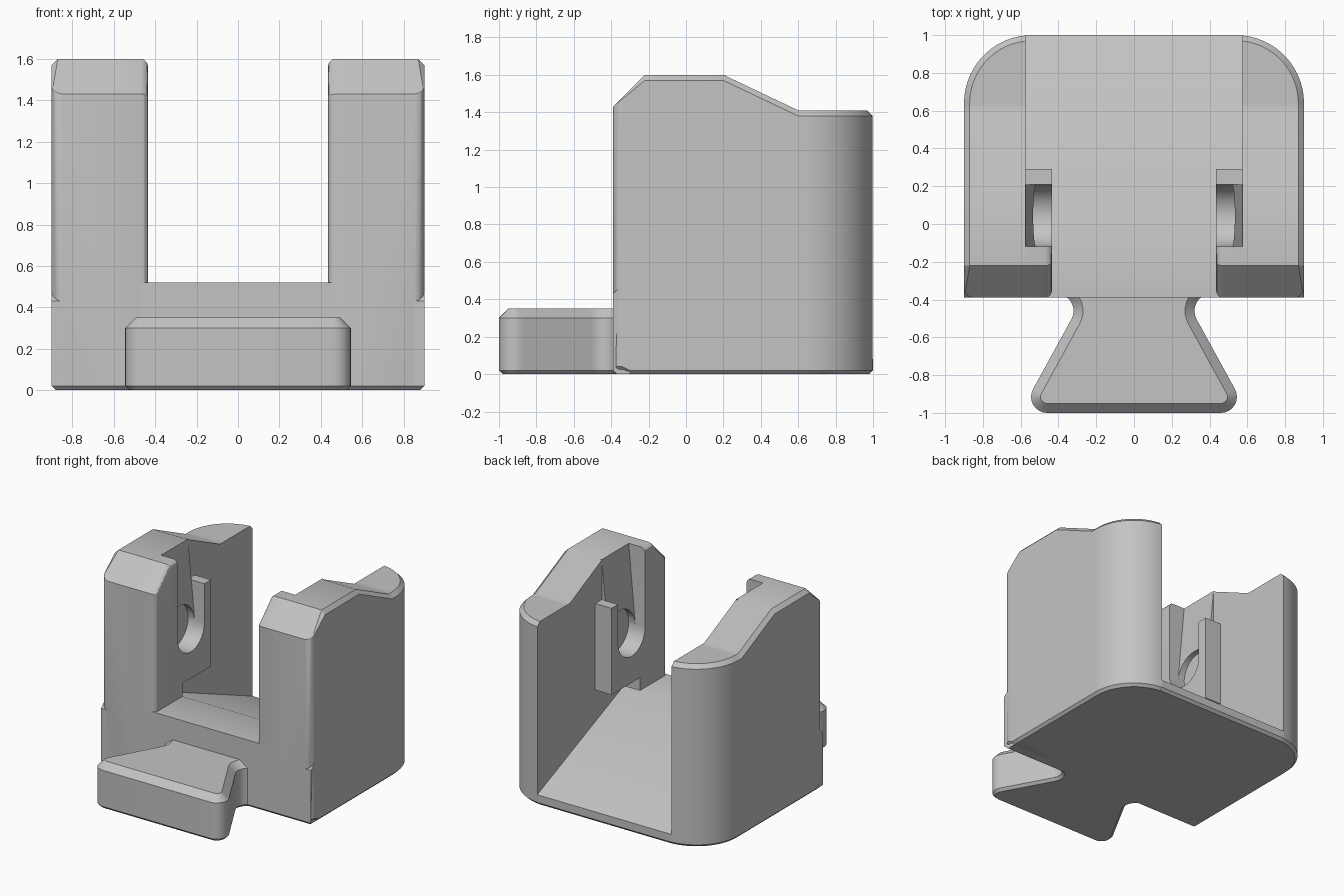
import bpy, bmesh
from math import sin, cos, radians

if "Cube" in bpy.data.objects:
    bpy.data.objects.remove(bpy.data.objects["Cube"])

grey = bpy.data.materials.new("plain grey")
grey.use_nodes = True
grey.diffuse_color = (0.55, 0.55, 0.55, 1)
grey.node_tree.nodes["Principled BSDF"].inputs["Base Color"].default_value = (0.55, 0.55, 0.55, 1)

IN, OUT, POST = 0.575, 0.9, 0.435      # wall inside, wall outside, post inside
FRONT, BACK, TOP = -0.39, 1.0, 1.6
HOLE_Y, HOLE_Z, HOLE_R = 0.045, 0.99, 0.165


def arc(cx, cy, r, start, end, steps):
    angles = [radians(start + (end - start) * i / steps) for i in range(steps + 1)]
    return [(cx + r * cos(a), cy + r * sin(a)) for a in angles]


def loft(bm, rings):
    """Skin a row of equal closed rings and cap both ends."""
    rows = [[bm.verts.new(p) for p in ring] for ring in rings]
    n = len(rows[0])
    for a, b in zip(rows, rows[1:]):
        for i in range(n):
            j = (i + 1) % n
            bm.faces.new((a[i], a[j], b[j], b[i]))
    bm.faces.new(rows[0][::-1])
    bm.faces.new(rows[-1])


def prism(bm, profile, x0, x1):
    """Extrude a (y, z) profile along x."""
    loft(bm, [[(x, y, z) for y, z in profile] for x in (x0, x1)])


def finish(bm, name, mirrored=False):
    bmesh.ops.remove_doubles(bm, verts=bm.verts[:], dist=0.0005)
    bmesh.ops.recalc_face_normals(bm, faces=bm.faces[:])
    mesh = bpy.data.meshes.new(name)
    bm.to_mesh(mesh)
    bm.free()
    mesh.materials.append(grey)
    obj = bpy.data.objects.new(name, mesh)
    bpy.context.collection.objects.link(obj)
    bpy.ops.object.select_all(action='DESELECT')
    obj.select_set(True)
    bpy.context.view_layer.objects.active = obj
    bpy.ops.object.shade_smooth_by_angle(angle=radians(30))
    if mirrored:
        mod = obj.modifiers.new("mirror", 'MIRROR')
        mod.use_mirror_merge = False
    return obj


def wall_height(y):
    if y < -0.22:
        return TOP + 0.22 + y
    if y < 0.2:
        return TOP
    return max(1.41, TOP - (y - 0.2) * 0.475)


# Side walls: sections swept from the front corner round to the back corner
path = [(p, (1, 0)) for p in arc(OUT - 0.05, FRONT + 0.05, 0.05, -90, 0, 5)]
path += [((OUT, y), (1, 0)) for y in (-0.3, -0.22, 0.2, 0.6)]
path += [(p, ((p[0] - 0.54) / 0.36, (p[1] - 0.64) / 0.36))
         for p in arc(0.54, 0.64, 0.36, 0, 84.4, 14)]
sections = []
for (x, y), (nx, ny) in path:
    chamfer = 0.03 * min(1, (y - FRONT) / 0.17 + 0.02)
    top, low = wall_height(y), 0.02 if y < -0.33 else 0
    tx, ty = max(IN, x - chamfer * nx), y - chamfer * ny
    bx, by = max(IN, x - 0.02 * nx), y - 0.02 * ny
    sections.append([(IN, by, low), (bx, by, low), (x, y, low + 0.02),
                     (x, y, top - chamfer), (tx, ty, top), (IN, ty, top)])
bm = bmesh.new()
loft(bm, sections)
finish(bm, "side_walls", True)

# Front posts with the socket plate behind them, open at the top as a U
socket = arc(HOLE_Y, HOLE_Z, HOLE_R, 0, -180, 16)
profile = [(FRONT, 0.3), (-0.06, 0.3), (-0.06, 0.62), (0.29, 0.62), (0.29, 1.29),
           (HOLE_Y + HOLE_R, 1.29)] + socket
profile += [(HOLE_Y - HOLE_R, TOP), (-0.22, TOP), (FRONT, 1.43)]
bm = bmesh.new()
prism(bm, profile, POST, IN)
rim = [e for e in bm.edges
       if all(v.co.x < POST + 0.01 and (v.co.y < -0.3 or v.co.z > 1.4) for v in e.verts)]
bmesh.ops.bevel(bm, geom=rim, offset=0.035, segments=3, profile=0.5, affect='EDGES')
finish(bm, "front_posts", True)

# Sloping lead-in at the back of each slot, stopping at the round hole
lead = [(HOLE_Y - HOLE_R, TOP)] + arc(HOLE_Y, HOLE_Z, HOLE_R, 180, 0, 16)
lead += [(HOLE_Y + HOLE_R, TOP)]
bm = bmesh.new()
loft(bm, [[(IN + 0.01, y, z) for y, z in lead],
          [(IN - 0.092 * (TOP - z), y, z) for y, z in lead]])
finish(bm, "slot_lead_ins", True)

# Floor, level at the front and sloping down to the back
bm = bmesh.new()
prism(bm, [(FRONT, 0.02), (FRONT + 0.02, 0), (BACK - 0.02, 0), (BACK, 0.02),
           (BACK, 0.08), (-0.06, 0.52), (FRONT, 0.52)], -IN, IN)
finish(bm, "sloping_floor")

# Square-cornered foot below the rounded posts
bm = bmesh.new()
prism(bm, [(FRONT, 0.02), (FRONT + 0.02, 0), (-0.25, 0), (-0.25, 0.02),
           (-0.25, 0.43), (-0.34, 0.48), (FRONT, 0.43)], -OUT, OUT)
for v in bm.verts:
    if v.co.z < 0.01:
        v.co.x *= (OUT - 0.02) / OUT
finish(bm, "front_foot")


# Dovetail tongue: stacked outlines with chamfered top and bottom
def tongue_outline(inset):
    half = arc(0.46, -0.915, 0.085 - inset, -90, 30, 8)
    half += arc(0.41, -0.46, 0.09 + inset, 210, 90, 10)
    return half + [(-x, y) for x, y in reversed(half)]


bm = bmesh.new()
loft(bm, [[(x, y, z) for x, y in tongue_outline(inset)]
          for inset, z in ((0.02, 0), (0, 0.02), (0, 0.3), (0.05, 0.35))])
finish(bm, "dovetail_tongue")
